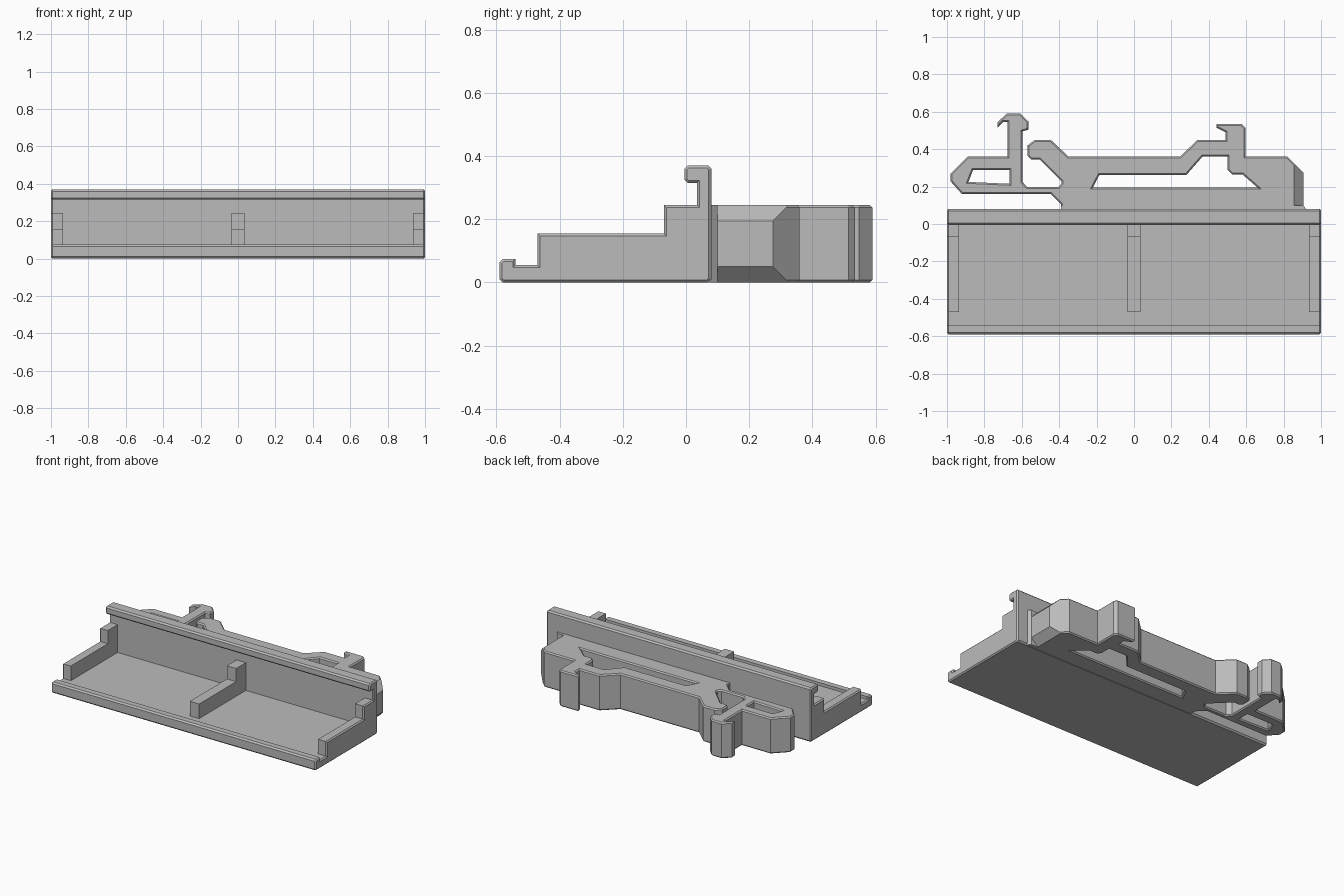
import bpy
import bmesh
from mathutils import Vector

cube = bpy.data.objects.get("Cube")
if cube:
    bpy.data.objects.remove(cube, do_unlink=True)

grey = bpy.data.materials.new("plain_grey")
grey.use_nodes = True
grey.diffuse_color = (0.5, 0.5, 0.5, 1)
grey.node_tree.nodes["Principled BSDF"].inputs["Base Color"].default_value = grey.diffuse_color


def inset(points, widths):
    """Mitred inset of a closed outline, one width per edge, material on the left."""
    corners = [Vector(p) for p in points]
    count = len(corners)
    normals = []
    for i, p in enumerate(corners):
        d = (corners[(i + 1) % count] - p).normalized()
        normals.append(Vector((-d.y, d.x)))
    result = []
    for i, p in enumerate(corners):
        a, b, wa, wb = normals[i - 1], normals[i], widths[i - 1], widths[i]
        det = a.x * b.y - a.y * b.x
        if abs(det) < 0.05:
            result.append(p + b * wb)
        else:
            result.append(p + Vector((wa * b.y - wb * a.y, wb * a.x - wa * b.x)) / det)
    return result


def prism(name, loops, levels, axis="z", width=None):
    """Extrude loops (outline first, then holes) through (position, inset) levels."""
    width = width or (lambda p, q, pos, w: w)
    bm = bmesh.new()
    caps = [[], []]
    for loop in loops:
        n = len(loop)
        rings = []
        for pos, w in levels:
            widths = [width(loop[i], loop[(i + 1) % n], pos, w) for i in range(n)]
            ring = inset(loop, widths)
            rings.append([bm.verts.new((pos, p.x, p.y) if axis == "x" else (p.x, p.y, pos))
                          for p in ring])
        for cap, ring in zip(caps, (rings[0], rings[-1])):
            cap += [bm.edges.new((ring[i], ring[(i + 1) % n])) for i in range(n)]
        for low, high in zip(rings, rings[1:]):
            for i in range(n):
                j = (i + 1) % n
                bm.faces.new((low[i], low[j], high[j], high[i]))
    for cap in caps:
        bmesh.ops.triangle_fill(bm, edges=cap, use_beauty=True)
    bmesh.ops.recalc_face_normals(bm, faces=bm.faces)
    mesh = bpy.data.meshes.new(name)
    bm.to_mesh(mesh)
    bm.free()
    mesh.materials.append(grey)
    obj = bpy.data.objects.new(name, mesh)
    bpy.context.collection.objects.link(obj)
    return obj


# Tray sections in (y, z), sharing the wall and the front lip
wall = [(-.58, 0), (.07, 0), (.08, .01), (.08, .36), (.07, .37), (.005, .37),
        (-.005, .36), (-.005, .325), (.005, .315), (.035, .315)]
lip = [(-.54, .055), (-.54, .075), (-.58, .075), (-.59, .065), (-.59, .01)]
step = [(.035, .245), (-.07, .245), (-.07, .155), (-.47, .155)]
edge = 0.008

prism("tray", [wall + [(.035, .055)] + lip],
      [(-1 + edge, 0), (1 - edge, 0)], "x")

# Stepped supports: one at each end and one in the middle
end_section = wall + step + [(-.47, .055)] + lip
prism("right_end_support", [end_section], [(-1, edge), (-1 + edge, 0), (-.935, 0)], "x")
prism("left_end_support", [end_section], [(.935, 0), (1 - edge, 0), (1, edge)], "x")
prism("middle_support", [[(-.47, .04), (.05, .04), (.05, .245)] + step[1:]],
      [(-.035, 0), (.035, 0)], "x")

# Rail clip in plan: body, fixed hook, nose, spring slot, release hook and finger tab
body = [(-.39, .075), (.905, .075), (.905, .275), (.82, .36), (.595, .36)]
fixed_hook = [(.595, .515), (.575, .535), (.44, .535), (.44, .515), (.49, .49),
              (.49, .45), (.34, .45), (.245, .36)]
nose = [(-.35, .36), (-.445, .45), (-.53, .45), (-.57, .42), (-.57, .365), (-.55, .345)]
spring_slot = [(-.505, .345), (-.388, .228), (-.388, .215), (-.405, .197),
               (-.57, .197), (-.596, .225)]
release_hook = [(-.596, .495), (-.564, .505), (-.564, .548), (-.607, .59), (-.68, .59),
                (-.73, .545), (-.73, .515), (-.70, .545), (-.677, .545)]
finger_tab = [(-.677, .36), (-.89, .36), (-.98, .27), (-.98, .227), (-.92, .16),
              (-.445, .16), (-.39, .105)]
long_hole = [(-.22, .195), (-.185, .262), (.28, .262), (.366, .36), (.5, .36),
             (.5, .29), (.525, .265), (.58, .265), (.66, .195)]
tab_hole = [(-.885, .225), (-.86, .29), (-.665, .29), (-.665, .215)]
height, end_cut = 0.245, 0.05


def clip_width(p, q, pos, w):
    """The outer end has a deep chamfer and the wall side has none."""
    if p[0] == q[0] == .905:
        return max(0, end_cut - min(pos, height - pos))
    if p[1] == q[1] == .075:
        return 0
    return w


prism("rail_clip",
      [body + fixed_hook + nose + spring_slot + release_hook + finger_tab,
       long_hole, tab_hole],
      [(0, edge), (edge, 0), (end_cut, 0), (height - end_cut, 0),
       (height - edge, 0), (height, edge)],
      width=clip_width)

# Small fillet where the clip meets the wall
prism("clip_root", [[(-.39, .075), (.925, .075), (.905, .1), (-.39, .1)]],
      [(0, 0), (height, 0)])
